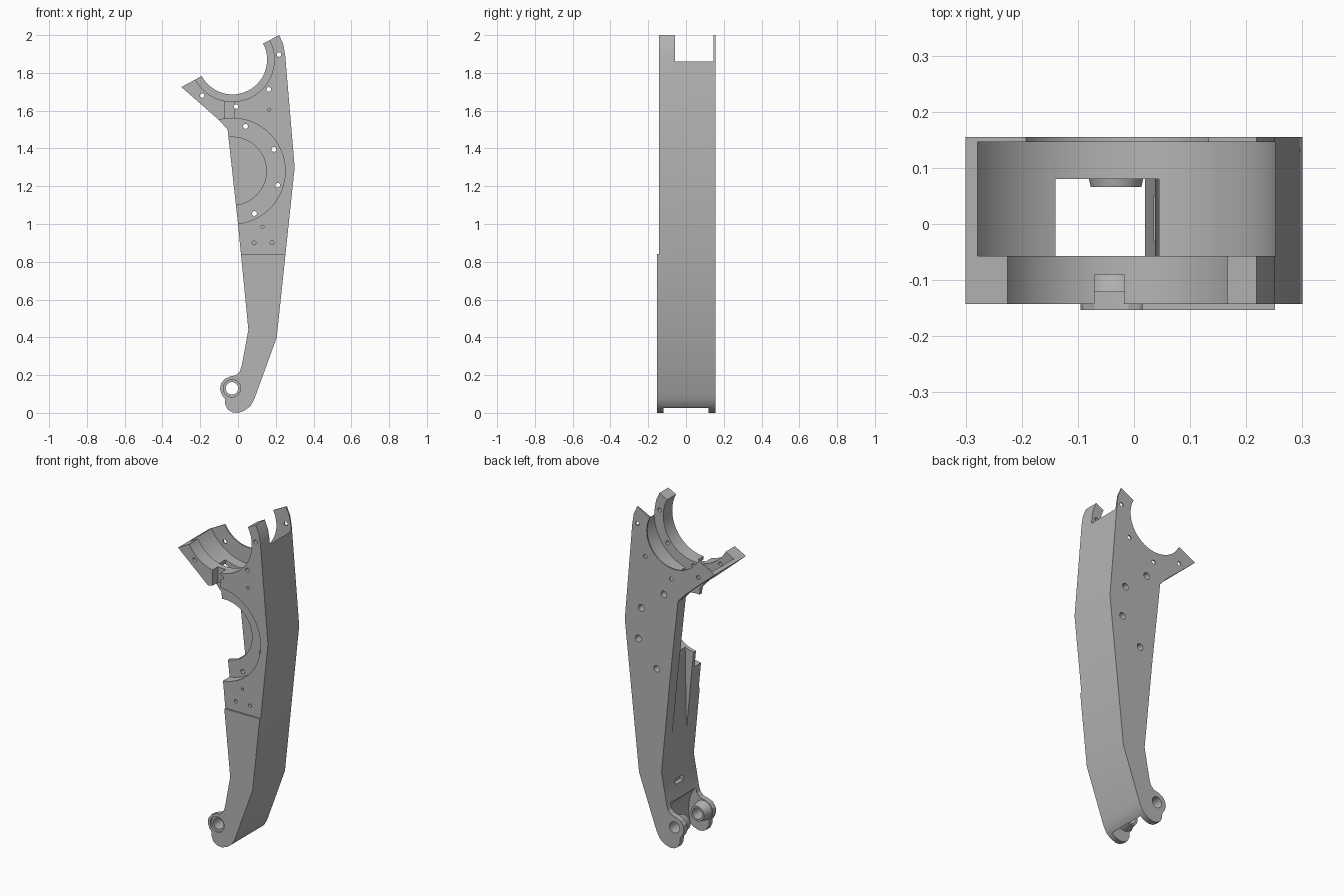
import bpy, bmesh, math
from mathutils import Matrix

if "Cube" in bpy.data.objects:
    bpy.data.objects.remove(bpy.data.objects["Cube"])

grey = bpy.data.materials.new("machined_grey")
grey.use_nodes = True
tone = (0.46, 0.46, 0.46, 1)
grey.diffuse_color = tone
grey.node_tree.nodes["Principled BSDF"].inputs["Base Color"].default_value = tone


def link(name, bm):
    bmesh.ops.recalc_face_normals(bm, faces=bm.faces[:])
    mesh = bpy.data.meshes.new(name)
    bm.to_mesh(mesh)
    bm.free()
    mesh.materials.append(grey)
    obj = bpy.data.objects.new(name, mesh)
    bpy.context.collection.objects.link(obj)
    return obj


def prism(name, points, y0, y1):
    """Side profile in x and z, extruded from y0 to y1."""
    bm = bmesh.new()
    face = bm.faces.new([bm.verts.new((x, y0, z)) for x, z in points])
    out = bmesh.ops.extrude_face_region(bm, geom=[face])
    moved = [v for v in out["geom"] if isinstance(v, bmesh.types.BMVert)]
    bmesh.ops.translate(bm, verts=moved, vec=(0, y1 - y0, 0))
    return link(name, bm)


def box(name, x0, x1, y0, y1, z0, z1):
    return prism(name, [(x0, z0), (x1, z0), (x1, z1), (x0, z1)], y0, y1)


def disc(name, centre, r0, y0, y1, r1=None, sides=64):
    """Round bar along y, with radius r0 at y0 and r1 at y1."""
    bm = bmesh.new()
    bmesh.ops.create_cone(bm, cap_ends=True, segments=sides, radius1=r0,
                          radius2=r0 if r1 is None else r1, depth=y1 - y0)
    bm.transform(Matrix.Translation((centre[0], (y0 + y1) / 2, centre[1]))
                 @ Matrix.Rotation(-math.pi / 2, 4, "X"))
    return link(name, bm)


FRONT, BACK = -0.153, 0.155
FACE = -0.143                 # upper front face, set back a little
IN_FRONT, IN_BACK = -0.057, 0.08
bearing = (-0.03, 1.87)
hub = (-0.03, 1.28)
pivot = (-0.032, 0.13)

# Overall leg silhouette
outline = [(-0.30, 1.725), (-0.10, 1.55), (-0.055, 1.50), (0.0, 1.0),
           (0.055, 0.44), (0.02, 0.25), (0.01, 0.22), (-0.01, 0.20),
           (-0.04, 0.193), (-0.07, 0.18), (-0.09, 0.155), (-0.095, 0.125),
           (-0.085, 0.095), (-0.07, 0.075), (-0.068, 0.045), (-0.055, 0.018),
           (-0.03, 0.003), (0.0, 0.0), (0.035, 0.012), (0.065, 0.035),
           (0.085, 0.07), (0.10, 0.11), (0.205, 0.40), (0.30, 1.30),
           (0.25, 1.89), (0.24, 1.95), (0.218, 2.0), (-0.03, 1.87)]
leg = prism("leg_frame", outline, FRONT, BACK)

adds, cuts = [], []

# Set back the upper front face
cuts.append(box("face_cut", -0.5, 0.5, -0.3, FACE, 0.842, 2.2))

# Stepped half bearing seat
cuts += [disc("seat_front", bearing, 0.222, -0.3, -0.04),
         disc("seat_bore", bearing, 0.283, IN_FRONT, 0.146),
         disc("seat_back", bearing, 0.184, 0.12, 0.3)]

# Round hub opening with its recessed ring
cuts += [disc("hub_ring", hub, 0.28, -0.3, -0.08),
         disc("hub_opening", hub, 0.18, -0.2, 0.079)]

# Long pocket that opens to the side, and channel between seat and hub
cuts.append(prism("side_pocket", [(-0.14, 1.66), (0.045, 1.66), (0.045, 1.1),
                                  (0.035, 0.5), (-0.14, 0.5)], IN_FRONT, IN_BACK))
cuts.append(box("channel", -0.07, -0.018, -0.3, -0.09, 1.52, 1.68))
cuts.append(box("rear_slot", -0.1, 0.06, -0.03, 0.05, 0.33, 0.36))

# Fork gap between the lower lugs
cuts.append(prism("fork_gap", [(-0.3, 0.27), (0.0, 0.27), (0.035, 0.235),
                               (0.06, 0.18), (0.068, 0.1), (0.055, 0.036),
                               (0.045, -0.1), (-0.3, -0.1)], -0.12, 0.12))

# Tapered bosses on the inner lug faces
adds += [disc("front_boss", pivot, 0.06, -0.13, -0.062, 0.045),
         disc("back_boss", pivot, 0.045, 0.066, 0.13, 0.06)]

# Pivot hole, countersunk in front
late = [disc("pivot_hole", pivot, 0.033, -0.3, 0.3),
        disc("pivot_counterbore", pivot, 0.046, -0.3, -0.14)]

# Through bolt holes
for x, z in [(-0.19, 1.68), (-0.01, 1.622), (0.163, 1.713), (0.217, 1.897)]:
    late.append(disc("bolt_hole", (x, z), 0.012, -0.3, 0.3, sides=20))
for x, z in [(0.04, 1.517), (0.19, 1.395), (0.21, 1.205), (0.087, 1.056)]:
    late.append(disc("hub_bolt_hole", (x, z), 0.013, -0.3, 0.12, sides=20))
    late.append(disc("hub_bolt_head", (x, z), 0.02, 0.11, 0.3, sides=20))

# Blind holes in the front face
for x, z, r in [(0.165, 1.605, 0.008), (0.13, 0.985, 0.008),
                (0.085, 0.9, 0.01), (0.18, 0.9, 0.01)]:
    late.append(disc("blind_hole", (x, z), r, -0.3, -0.1, sides=20))

# Run the booleans and keep the finished mesh
steps = ([(c, "DIFFERENCE") for c in cuts] + [(a, "UNION") for a in adds]
         + [(c, "DIFFERENCE") for c in late])
for tool, kind in steps:
    tool.hide_render = True
    mod = leg.modifiers.new(tool.name, "BOOLEAN")
    mod.operation, mod.object, mod.solver = kind, tool, "EXACT"
graph = bpy.context.evaluated_depsgraph_get()
graph.update()
finished = bpy.data.meshes.new_from_object(leg.evaluated_get(graph))
leg.modifiers.clear()
leg.data = finished
for tool, kind in steps:
    bpy.data.objects.remove(tool)

for obj in bpy.context.selected_objects:
    obj.select_set(False)
leg.select_set(True)
bpy.context.view_layer.objects.active = leg
bpy.ops.object.shade_smooth_by_angle(angle=math.radians(25))
